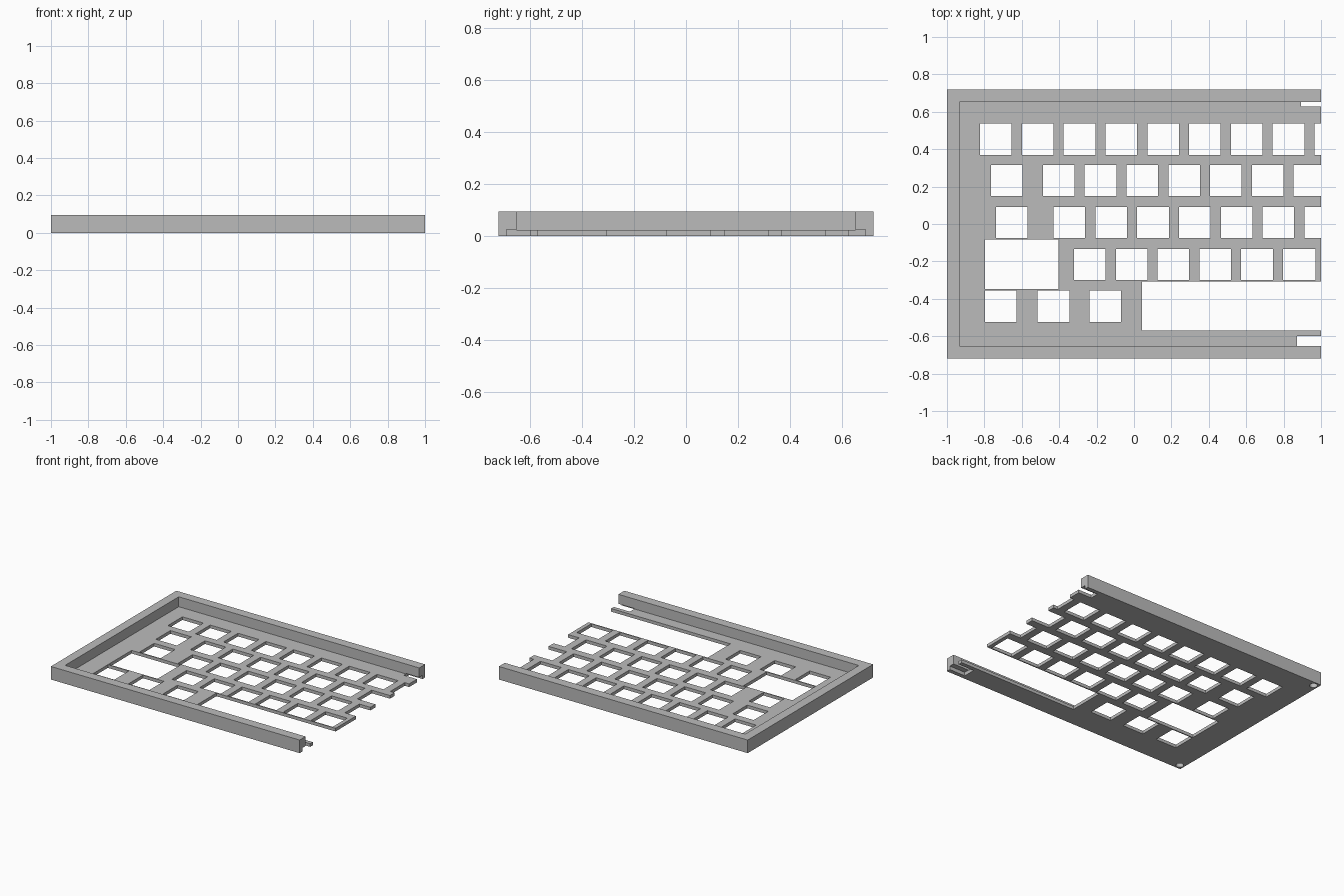
import bpy
import bmesh
from mathutils import Matrix, Vector

cube = bpy.data.objects.get("Cube")
if cube:
    bpy.data.objects.remove(cube, do_unlink=True)

HEIGHT, PLATE = 0.095, 0.023
HALF_Y, INNER_Y, INNER_X = 0.72, 0.652, -0.933
PITCH, KEY = 0.2235, 0.169
END = 1.2  # cutters run past the open end

grey = bpy.data.materials.new("case grey")
grey.use_nodes = True
colour = (0.5, 0.5, 0.5, 1)
grey.diffuse_color = colour
grey.node_tree.nodes["Principled BSDF"].inputs["Base Color"].default_value = colour


def add_box(bm, x0, x1, y0, y1, z0, z1):
    centre = Vector((x0 + x1, y0 + y1, z0 + z1)) / 2
    size = Matrix.Diagonal((x1 - x0, y1 - y0, z1 - z0, 1))
    bmesh.ops.create_cube(bm, size=1, matrix=Matrix.Translation(centre) @ size)


def finish(name, bm):
    mesh = bpy.data.meshes.new(name)
    bm.to_mesh(mesh)
    bm.free()
    mesh.materials.append(grey)
    obj = bpy.data.objects.new(name, mesh)
    bpy.context.collection.objects.link(obj)
    return obj


def cut(target, name, bm):
    cutter = finish(name, bm)
    cutter.hide_render = True
    mod = target.modifiers.new(name, "BOOLEAN")
    mod.operation = "DIFFERENCE"
    mod.solver = "EXACT"
    mod.object = cutter
    bpy.context.view_layer.objects.active = target
    bpy.ops.object.modifier_apply(modifier=name)
    bpy.data.objects.remove(cutter, do_unlink=True)


# Solid case block
bm = bmesh.new()
add_box(bm, -1, 1, -HALF_Y, HALF_Y, 0, HEIGHT)
case = finish("keyboard_case", bm)

# Tray hollow, open at the right end
bm = bmesh.new()
add_box(bm, INNER_X, END, -INNER_Y, INNER_Y, PLATE, 0.3)
cut(case, "tray_hollow", bm)

# Key openings: bottom edge of row, then left edges of single and repeated keys
rows = [
    (0.37, [-0.823 + i * PITCH for i in range(9)]),
    (0.149, [-0.765] + [-0.487 + i * PITCH for i in range(7)]),
    (-0.075, [-0.739] + [-0.43 + i * PITCH for i in range(7)]),
    (-0.3, [-0.321 + i * PITCH for i in range(6)]),
    (-0.523, [-0.797, -0.515, -0.238]),
]
bm = bmesh.new()
for y, lefts in rows:
    for x in lefts:
        width = KEY if x < 0.79 or y > -0.2 else 0.175
        add_box(bm, x, x + width, y, y + KEY - 0.002, -0.1, 0.06)

# Wide key and long bar openings
add_box(bm, -0.797, -0.403, -0.348, -0.083, -0.1, 0.06)
add_box(bm, 0.042, END, -0.57, -0.308, -0.1, 0.06)
cut(case, "key_openings", bm)

# Pockets under the walls at the open end
bm = bmesh.new()
add_box(bm, 0.893, END, 0.627, 0.69, -0.1, 0.026)
add_box(bm, 0.872, END, -0.69, -0.6, -0.1, 0.026)

# Blind screw holes in the closed corners
for side in (-1, 1):
    bmesh.ops.create_cone(bm, cap_ends=True, segments=32, radius1=0.026, radius2=0.026,
                          depth=0.14, matrix=Matrix.Translation((-0.965, side * 0.683, 0)))
cut(case, "pockets_and_screw_holes", bm)
